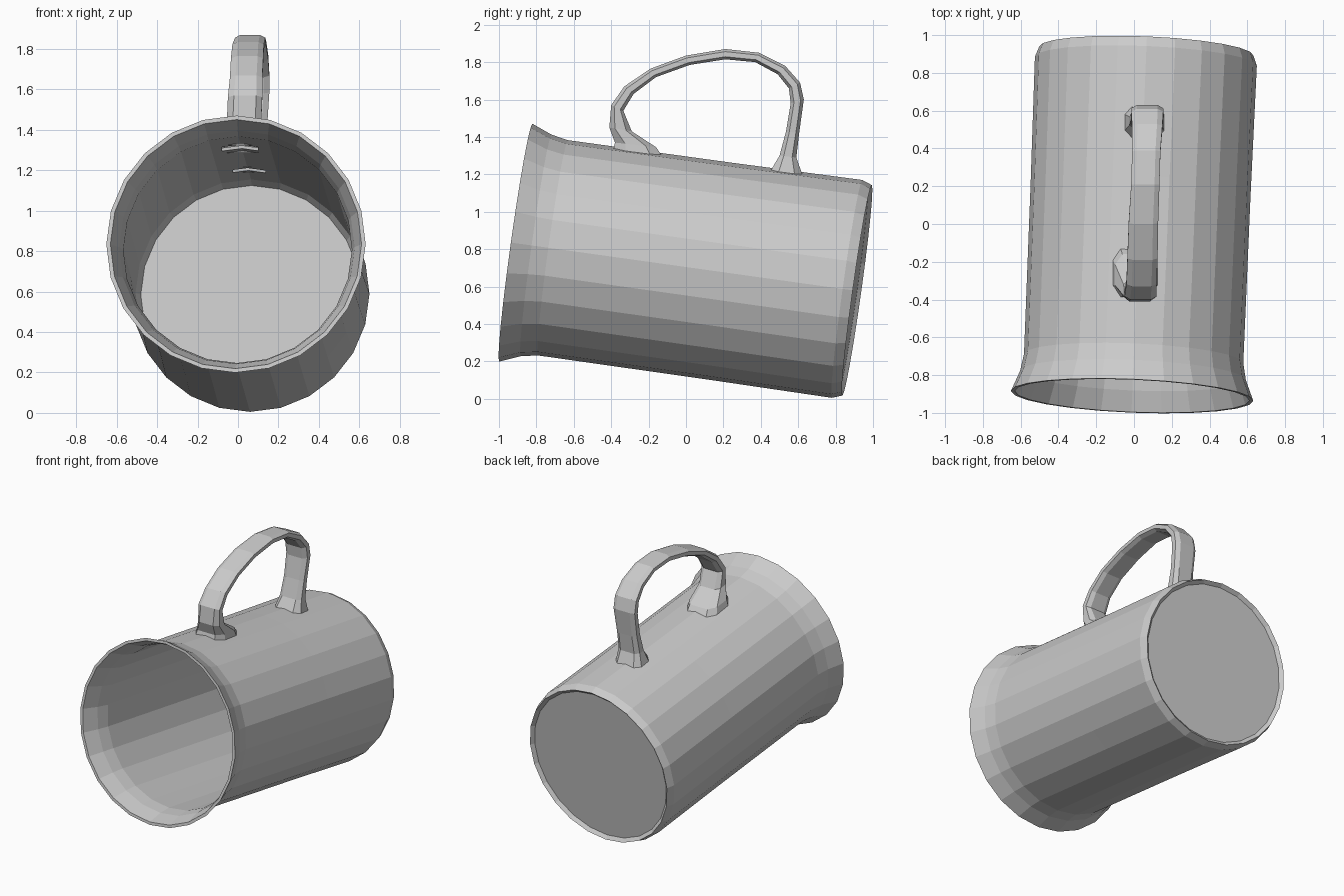
import bpy, bmesh, math
from mathutils import Vector, Matrix

if "Cube" in bpy.data.objects:
    bpy.data.objects.remove(bpy.data.objects["Cube"])

SIDES = 24


def make_object(name, bm):
    bmesh.ops.recalc_face_normals(bm, faces=bm.faces)
    mesh = bpy.data.meshes.new(name)
    bm.to_mesh(mesh)
    bm.free()
    obj = bpy.data.objects.new(name, mesh)
    bpy.context.collection.objects.link(obj)
    return obj


def bridge(bm, a, b):
    n = len(a)
    for i in range(n):
        j = (i + 1) % n
        bm.faces.new((a[i], a[j], b[j], b[i]))


# Mug body: thin-walled profile (radius, distance) spun about the tilted axis
rim = Vector((-0.01, -0.91, 0.835))
base = Vector((0.065, 0.915, 0.58))
place = Matrix.Translation(rim) @ (base - rim).to_track_quat('Z', 'Y').to_matrix().to_4x4()
profile = [(0.545, 1.822), (0.568, 1.844), (0.588, 1.79), (0.583, 1.1),
           (0.581, 0.2), (0.598, 0.11), (0.642, 0.0), (0.622, 0.0),
           (0.583, 0.11), (0.566, 0.2), (0.567, 1.1), (0.569, 1.76),
           (0.545, 1.807)]
bm = bmesh.new()
rings = []
for r, d in profile:
    rings.append([bm.verts.new(place @ Vector((r * math.cos(2 * math.pi * k / SIDES),
                                               r * math.sin(2 * math.pi * k / SIDES), d)))
                  for k in range(SIDES)])
for a, b in zip(rings, rings[1:]):
    bridge(bm, a, b)
bm.faces.new(rings[0])
bm.faces.new(rings[-1])
body = make_object("mug_body", bm)

# Handle: outer y, outer z, inner y, inner z, centre x, half width
stations = [
    (-0.39, 1.325, -0.12, 1.285, 0.005, 0.12),
    (-0.38, 1.37, -0.16, 1.345, 0.01, 0.11),
    (-0.41, 1.45, -0.29, 1.43, 0.03, 0.085),
    (-0.40, 1.57, -0.335, 1.54, 0.035, 0.085),
    (-0.33, 1.67, -0.28, 1.63, 0.04, 0.08),
    (-0.19, 1.765, -0.16, 1.72, 0.045, 0.08),
    (0.0, 1.835, 0.02, 1.785, 0.05, 0.078),
    (0.21, 1.87, 0.21, 1.815, 0.06, 0.075),
    (0.39, 1.85, 0.37, 1.80, 0.065, 0.075),
    (0.53, 1.78, 0.49, 1.735, 0.07, 0.08),
    (0.61, 1.69, 0.55, 1.66, 0.07, 0.085),
    (0.63, 1.60, 0.56, 1.58, 0.07, 0.085),
    (0.605, 1.42, 0.535, 1.43, 0.065, 0.08),
    (0.59, 1.29, 0.50, 1.30, 0.06, 0.085),
    (0.625, 1.19, 0.45, 1.215, 0.055, 0.105),
]
section = [(-0.65, 1), (0.65, 1), (1, 0.5), (1, -0.5),
           (0.65, -1), (-0.65, -1), (-1, -0.5), (-1, 0.5)]
bm = bmesh.new()
rings = []
for oy, oz, iy, iz, cx, hw in stations:
    ring = []
    for u, v in section:
        t = (v + 1) / 2
        ring.append(bm.verts.new((cx + u * hw, iy + (oy - iy) * t, iz + (oz - iz) * t)))
    rings.append(ring)
for a, b in zip(rings, rings[1:]):
    bridge(bm, a, b)
make_object("handle", bm)

# Openings in the wall under the hollow handle feet
bm = bmesh.new()
for centre, size in (((0.01, -0.27, 1.29), (0.18, 0.14, 0.16)),
                     ((0.055, 0.545, 1.19), (0.16, 0.09, 0.16))):
    bmesh.ops.create_cube(bm, size=1, matrix=Matrix.Translation(centre) @ Matrix.Diagonal((*size, 1)))
cutter = make_object("foot_opening_cutter", bm)
cutter.hide_render = True
cutter.hide_viewport = True
cut = body.modifiers.new("foot_openings", 'BOOLEAN')
cut.operation = 'DIFFERENCE'
cut.solver = 'EXACT'
cut.object = cutter
